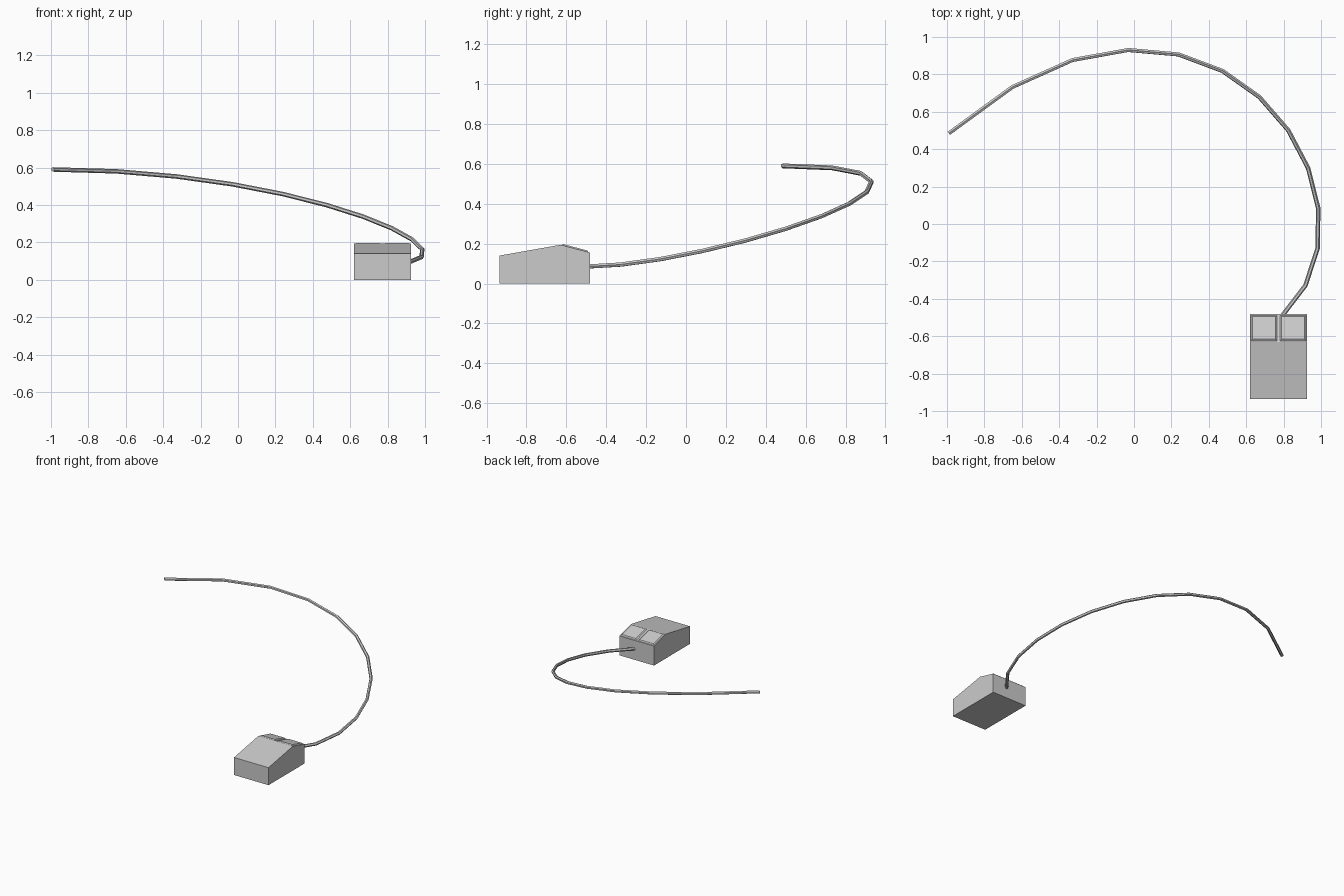
import bpy, bmesh
from mathutils import Vector

if "Cube" in bpy.data.objects:
    bpy.data.objects.remove(bpy.data.objects["Cube"])

X0, X1 = 0.62, 0.925
PEAK, REAR = Vector((0, -0.63, 0.194)), Vector((0, -0.482, 0.155))


def mesh_object(name, verts, faces):
    bm = bmesh.new()
    vs = [bm.verts.new(v) for v in verts]
    for f in faces:
        bm.faces.new([vs[i] for i in f])
    bmesh.ops.recalc_face_normals(bm, faces=bm.faces)
    me = bpy.data.meshes.new(name)
    bm.to_mesh(me)
    bm.free()
    ob = bpy.data.objects.new(name, me)
    bpy.context.collection.objects.link(ob)
    return ob


def loft(name, ring_a, ring_b):
    """Closed solid between two matching rings."""
    n = len(ring_a)
    faces = [tuple(range(n)), tuple(range(n, 2 * n))]
    faces += [(i, (i + 1) % n, n + (i + 1) % n, n + i) for i in range(n)]
    return mesh_object(name, list(ring_a) + list(ring_b), faces)


# Mouse body: side profile (y, z) extruded across x
profile = [(-0.936, 0), (-0.482, 0), REAR.yz, PEAK.yz, (-0.936, 0.14)]
loft("mouse_body", [(X0, y, z) for y, z in profile], [(X1, y, z) for y, z in profile])

# Two raised buttons with tapered sides on the rear slope
slope = (REAR - PEAK).normalized()
normal = Vector((0, -slope.z, slope.y))
length = (REAR - PEAK).length


def button_ring(xa, xb, inset, height):
    s0, s1 = 0.004 + inset, length - 0.006 - inset
    corners = [(xa + inset, s0), (xb - inset, s0), (xb - inset, s1), (xa + inset, s1)]
    return [PEAK + Vector((x, 0, 0)) + slope * s + normal * height for x, s in corners]


mid = (X0 + X1) / 2
for name, xa, xb in (("left_button", X0 + 0.005, mid - 0.007),
                     ("right_button", mid + 0.007, X1 - 0.005)):
    loft(name, button_ring(xa, xb, 0, -0.001), button_ring(xa, xb, 0.009, 0.007))

# Cord: one bezier segment with a thin round section
curve = bpy.data.curves.new("cord", 'CURVE')
curve.dimensions = '3D'
curve.resolution_u = 12
curve.bevel_depth = 0.012
curve.bevel_resolution = 1
curve.use_fill_caps = True
spline = curve.splines.new('BEZIER')
spline.bezier_points.add(1)
p0, p1 = Vector((0.785, -0.50, 0.085)), Vector((1.452, 0.116, 0.085))
p2, p3 = Vector((0.403, 1.70, 0.59)), Vector((-0.99, 0.485, 0.59))
for bp, co, left, right in zip(spline.bezier_points, (p0, p3),
                               (2 * p0 - p1, p2), (p1, 2 * p3 - p2)):
    bp.handle_left_type = bp.handle_right_type = 'FREE'
    bp.co, bp.handle_left, bp.handle_right = co, left, right
spline.use_smooth = False
cord = bpy.data.objects.new("cord", curve)
bpy.context.collection.objects.link(cord)
